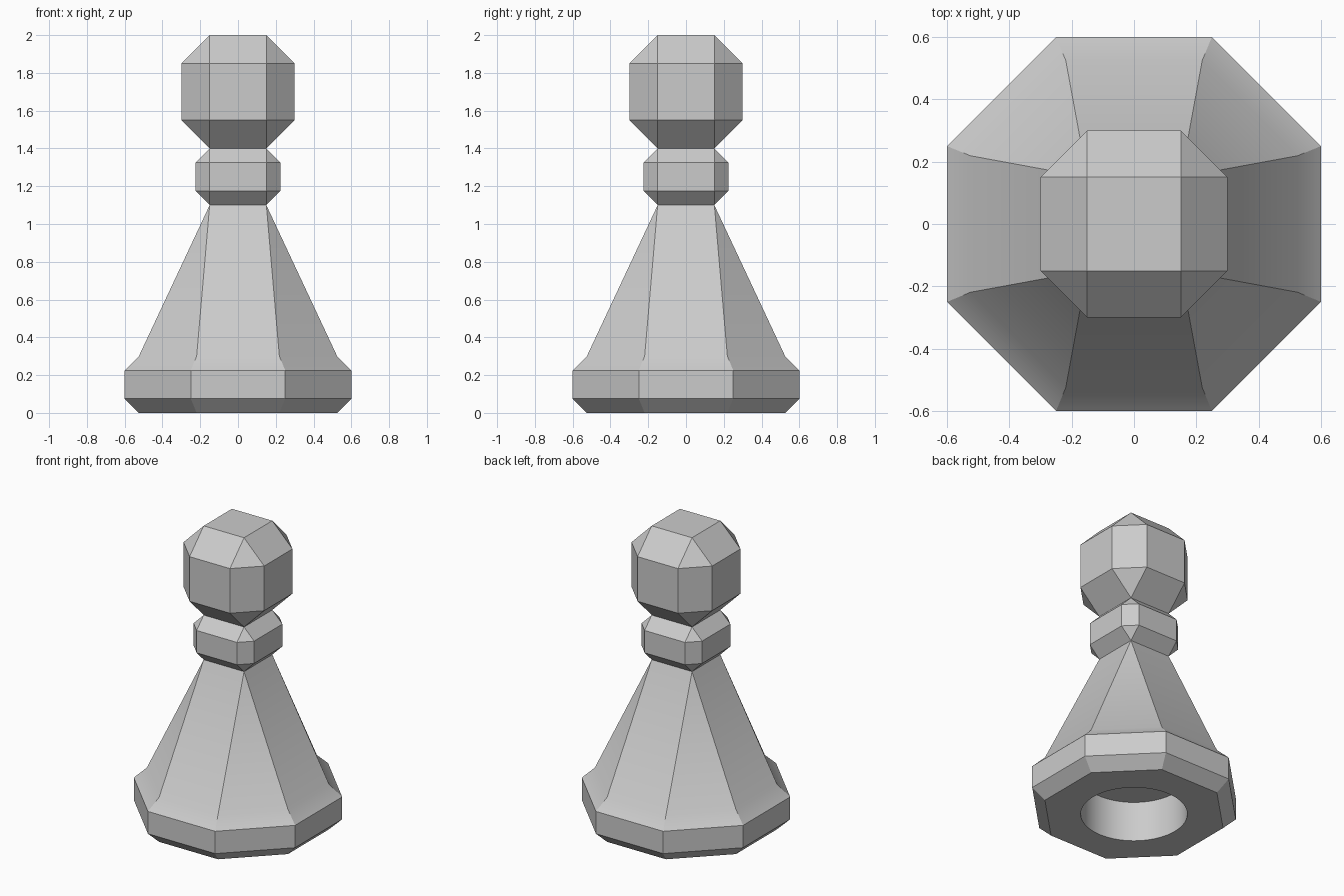
import bpy
import bmesh
from math import radians
from mathutils import Matrix

cube = bpy.data.objects.get("Cube")
if cube:
    bpy.data.objects.remove(cube, do_unlink=True)

grey = bpy.data.materials.new("plain grey")
grey.use_nodes = True
COLOUR = (0.6, 0.6, 0.6, 1.0)
grey.diffuse_color = COLOUR
grey.node_tree.nodes["Principled BSDF"].inputs["Base Color"].default_value = COLOUR


def ring(bm, half, corner, z):
    """Eight-sided ring; it becomes a square when corner equals half."""
    h, c = half, corner
    outline = [(h, -c), (h, c), (c, h), (-c, h), (-h, c), (-h, -c), (-c, -h), (c, -h)]
    return [bm.verts.new((x, y, z)) for x, y in outline]


def loft(bm, profile):
    """Skin a stack of (half width, corner, height) rings."""
    rings = [ring(bm, *level) for level in profile]
    for low, high in zip(rings, rings[1:]):
        for i in range(8):
            j = (i + 1) % 8
            bm.faces.new((low[i], low[j], high[j], high[i]))
    return rings


def finish(bm, name):
    # Collapse the doubled corners of square rings into single points
    bmesh.ops.remove_doubles(bm, verts=bm.verts[:], dist=0.0005)
    bmesh.ops.recalc_face_normals(bm, faces=bm.faces[:])
    mesh = bpy.data.meshes.new(name)
    bm.to_mesh(mesh)
    bm.free()
    mesh.materials.append(grey)
    obj = bpy.data.objects.new(name, mesh)
    bpy.context.collection.objects.link(obj)
    bpy.ops.object.select_all(action='DESELECT')
    obj.select_set(True)
    bpy.context.view_layer.objects.active = obj
    bpy.ops.object.shade_smooth_by_angle(angle=radians(30))
    return obj


NECK = 0.15

# Octagonal foot tapering into a square neck
bm = bmesh.new()
rings = loft(bm, [(0.525, 0.219, 0), (0.6, 0.25, 0.075), (0.6, 0.25, 0.225),
                  (0.525, 0.219, 0.3), (NECK, NECK, 1.1)])

# Round socket in the underside
SOCKET_RADIUS, SOCKET_DEPTH = 0.325, 0.27
foot = rings[0]
rim_edges = [bm.edges.get((foot[i], foot[(i + 1) % 8])) for i in range(8)]
mouth = bmesh.ops.create_circle(bm, segments=64, radius=SOCKET_RADIUS)["verts"]
mouth_edges = list({e for v in mouth for e in v.link_edges})
bmesh.ops.triangle_fill(bm, edges=rim_edges + mouth_edges, use_beauty=True,
                        normal=(0, 0, -1))
wall = bmesh.ops.extrude_edge_only(bm, edges=mouth_edges)["geom"]
top_verts = [g for g in wall if isinstance(g, bmesh.types.BMVert)]
top_edges = [g for g in wall if isinstance(g, bmesh.types.BMEdge)
             and all(v in top_verts for v in g.verts)]
bmesh.ops.translate(bm, verts=top_verts, vec=(0, 0, SOCKET_DEPTH))
bmesh.ops.contextual_create(bm, geom=top_edges)
finish(bm, "body")

# Chamfered collar, open where it meets its neighbours
bm = bmesh.new()
loft(bm, [(NECK, NECK, 1.1), (0.225, NECK, 1.175), (0.225, NECK, 1.325),
          (NECK, NECK, 1.4)])
finish(bm, "collar")

# Chamfered cube head with a flat top
bm = bmesh.new()
rings = loft(bm, [(NECK, NECK, 1.4), (0.3, NECK, 1.55), (0.3, NECK, 1.85),
                  (NECK, NECK, 2)])
bm.faces.new(rings[-1][::2])
finish(bm, "head")
